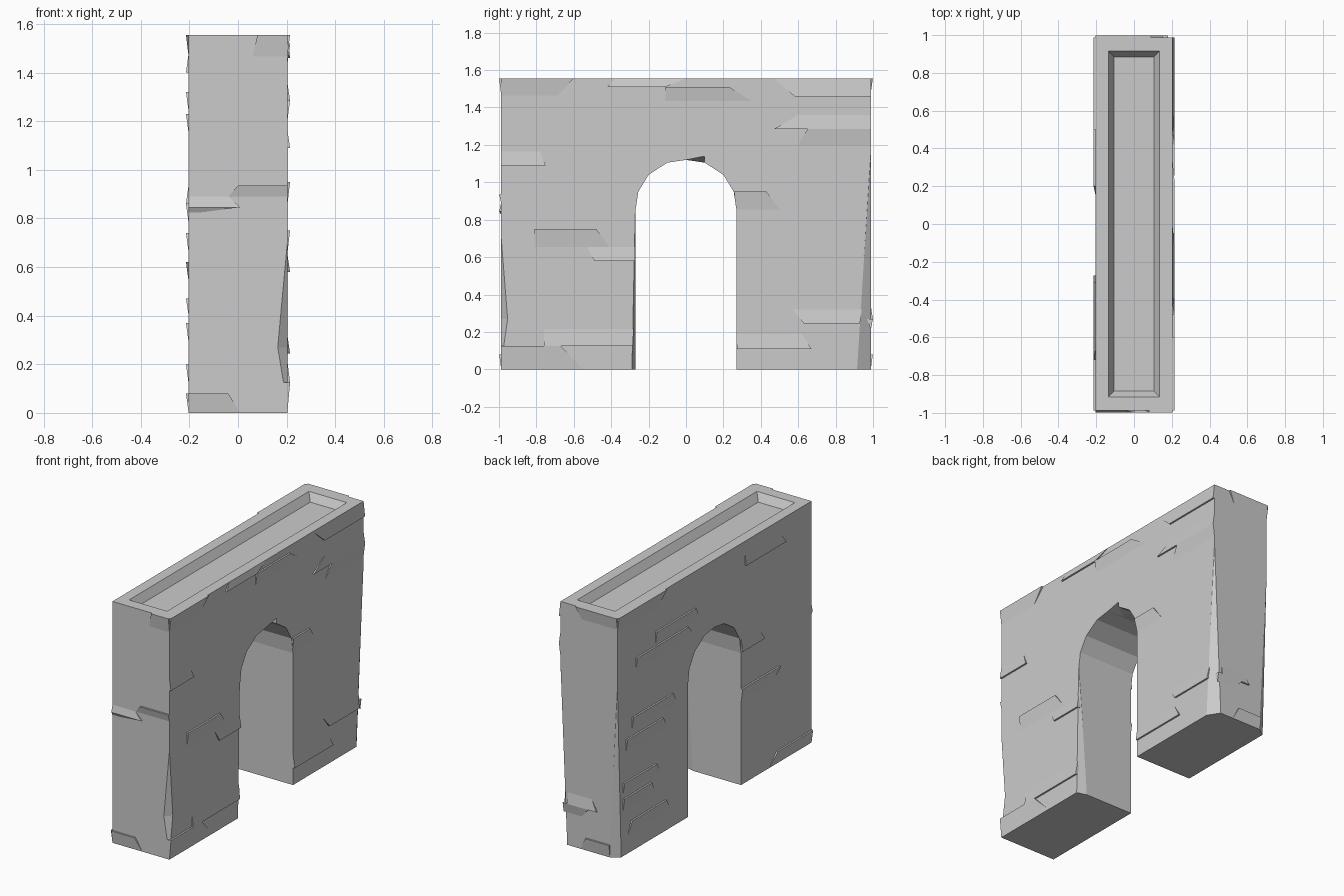
import bpy, bmesh

HX, HY, TOP = 0.203, 0.988, 1.555   # half thickness, half length, height
OUT, INN = 0.011, 0.02              # how far chips stand out / are buried


def make(name, bm):
    bmesh.ops.recalc_face_normals(bm, faces=bm.faces[:])
    me = bpy.data.meshes.new(name)
    bm.to_mesh(me)
    bm.free()
    ob = bpy.data.objects.new(name, me)
    bpy.context.scene.collection.objects.link(ob)
    return ob


def hull(bm, pts):
    vs = [bm.verts.new(p) for p in pts]
    bmesh.ops.convex_hull(bm, input=vs)


# wall outline with a faceted arch opening, extruded through the thickness
half = [(0.27, 0), (0.27, 0.85), (0.255, 0.95), (0.2, 1.04), (0.1, 1.105)]
outline = ([(HY, 0), (HY, TOP), (-HY, TOP), (-HY, 0)]
           + [(-y, z) for y, z in half] + [(0, 1.12)] + half[::-1])
bm = bmesh.new()
face = bm.faces.new([bm.verts.new((-HX, y, z)) for y, z in outline])
ext = bmesh.ops.extrude_face_region(bm, geom=[face])
bmesh.ops.translate(bm, vec=(2 * HX, 0, 0),
                    verts=[v for v in ext['geom'] if isinstance(v, bmesh.types.BMVert)])
wall = make("arch_wall", bm)


def cut(name, pts):
    bm = bmesh.new()
    hull(bm, pts)
    c = make(name, bm)
    c.hide_render = True
    c.hide_set(True)
    m = wall.modifiers.new(name, 'BOOLEAN')
    m.operation, m.object, m.solver = 'DIFFERENCE', c, 'EXACT'


# sunken tray in the top
def ring(x, y, z):
    return [(sx * x, sy * y, z) for sx in (-1, 1) for sy in (-1, 1)]


cut("tray_cutter", ring(0.105, 0.885, TOP - 0.05) + ring(0.135, 0.915, TOP)
    + ring(0.135, 0.915, TOP + 0.1))


# worn corners: each is a tapered chamfer on an upright edge
# levels: (z, depth along x, depth along y)
def worn_corner(name, x, y, dirx, diry, levels):
    pts = []
    for z, a, b in levels:
        o = 0.002
        pts += [(x + dirx * o, y + diry * o, z), (x - dirx * a, y + diry * o, z),
                (x + dirx * o, y - diry * b, z)]
    cut(name, pts)


worn_corner("worn_back_right", HX, HY, 1, 1, [(-0.01, 0.05, 0.077), (1.15, 0.002, 0.002)])
worn_corner("worn_back_left", -HX, HY, -1, 1, [(-0.01, 0.06, 0.04), (1.1, 0.002, 0.002)])
worn_corner("worn_front_right", HX, -HY, 1, -1,
            [(0.03, 0.002, 0.002), (0.27, 0.042, 0.036), (0.7, 0.002, 0.002)])
worn_corner("worn_jamb", HX, -0.27, 1, 1, [(-0.01, 0.07, 0.02), (0.85, 0.002, 0.002)])
cut("arch_notch", [(HX + 0.01, 0, 1.12), (HX + 0.01, 0.1, 1.14), (HX + 0.01, 0.1, 1.09),
                   (0.08, 0.1, 1.10), (0.08, 0.0, 1.115)])

# chips: sharp ledge (z, from, to) fading flush at (z, from, to)
E = HY
right = [
    (1.555, -E, -0.60, 1.465, -E, -0.685),
    (1.51, -0.42, -0.11, 1.555, -0.38, 0.0),
    (1.51, -0.11, 0.23, 1.435, -0.11, 0.35),
    (1.46, 0.58, E, 1.555, 0.47, E),
    (1.285, 0.47, E, 1.36, 0.6, E),
    (1.285, 0.65, E, 1.2, 0.6, E),
    (1.09, -E, -0.75, 1.165, -E, -0.78),
    (0.75, -0.81, -0.48, 0.655, -0.81, -0.41),
    (0.58, -0.49, -0.272, 0.655, -0.53, -0.272),
    (0.95, 0.257, 0.43, 0.855, 0.272, 0.5),
    (0.125, -E, -0.67, 0, -E, -0.55),
    (0.125, -0.76, -0.285, 0.215, -0.76, -0.28),
    (0.11, 0.272, 0.67, 0.19, 0.272, 0.62),
    (0.245, 0.63, 0.93, 0.32, 0.57, 0.94)]
left = [
    (1.555, 0.5, E, 1.465, 0.58, E),
    (1.32, 0.2, 0.6, 1.24, 0.15, 0.6),
    (1.23, 0.28, 0.8, 1.15, 0.2, 0.8),
    (1.40, -0.72, -0.31, 1.48, -0.66, -0.31),
    (0.86, 0.43, 0.84, 0.78, 0.38, 0.84),
    (0.74, 0.53, 0.9, 0.66, 0.48, 0.9),
    (0.47, 0.6, 0.93, 0.40, 0.55, 0.93),
    (0.37, 0.65, 0.93, 0.29, 0.6, 0.93),
    (0.20, 0.5, 0.85, 0.12, 0.45, 0.88),
    (0.62, -0.66, -0.272, 0.54, -0.6, -0.272),
    (0.86, -0.5, -0.272, 0.94, -0.45, -0.272),
    (0.08, -E, -0.63, 0, -E, -0.56)]
front = [
    (0.845, -HX, 0.01, 0.89, -HX, -0.04),
    (0.845, -HX, 0.0, 0.825, -HX, -0.15),
    (0.935, 0.0, HX, 0.89, -0.04, HX),
    (0.08, -HX, -0.04, 0, -HX, 0.01),
    (1.555, 0.08, HX, 1.465, 0.06, HX)]
back = [
    (1.555, -HX, 0.09, 1.48, -HX, 0.05),
    (0.27, -0.06, 0.15, 0.34, -0.02, 0.15),
    (0.27, 0.0, 0.18, 0.21, 0.05, 0.18),
    (0.08, -0.15, 0.02, 0, -0.15, 0.06)]


def chips(name, table, place):
    bm = bmesh.new()
    for z0, a, b, z1, c, d in table:
        hull(bm, [place(s, z0, k) for s in (a, b) for k in (OUT, -INN)]
             + [place(s, z1, 0) for s in (c, d)])
    make(name, bm)


chips("right_chips", right, lambda s, z, k: (HX + k, s, z))
chips("left_chips", left, lambda s, z, k: (-HX - k, s, z))
chips("front_chips", front, lambda s, z, k: (s, -HY - k, z))
chips("back_chips", back, lambda s, z, k: (s, HY + k, z))
